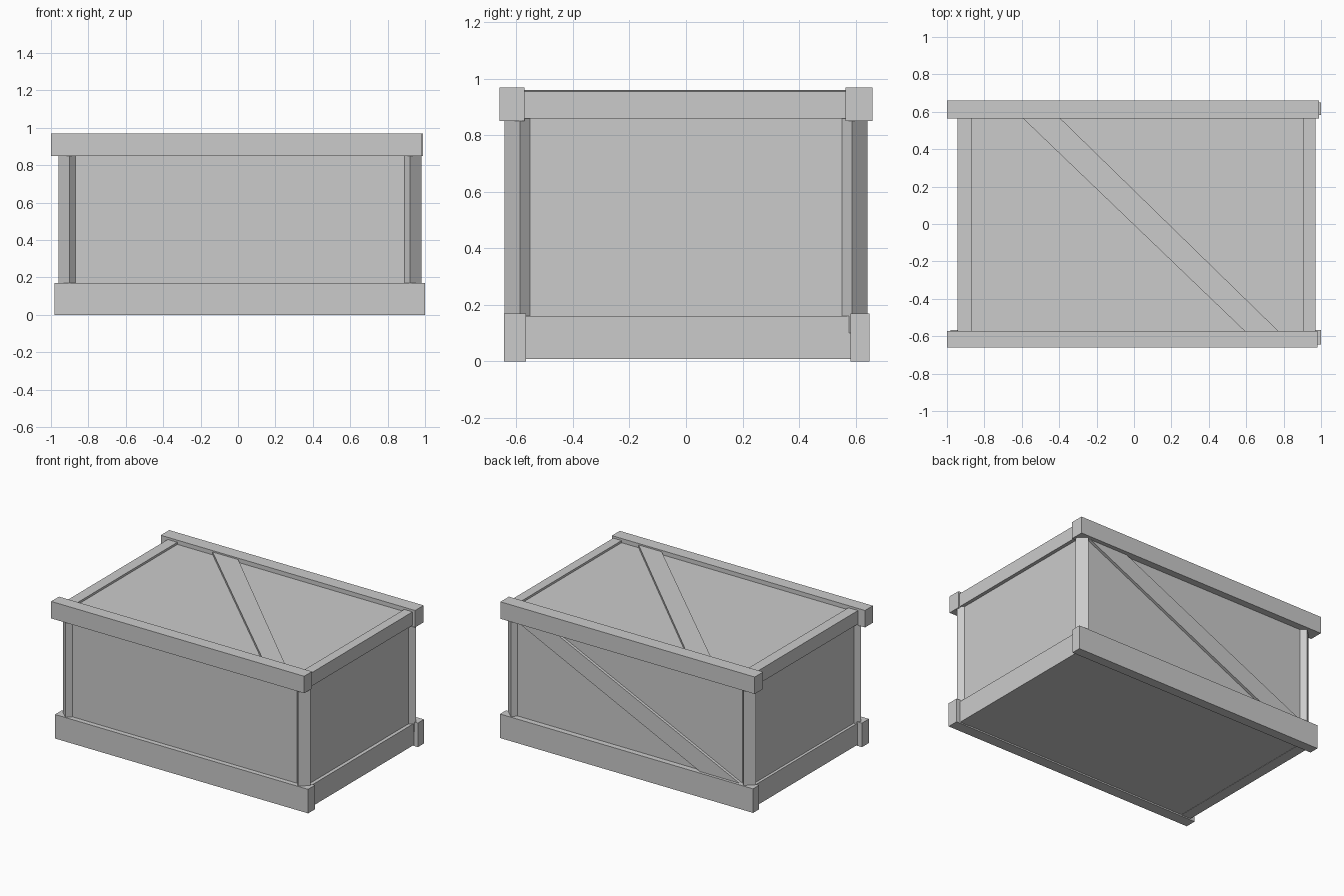
import bpy
import bmesh

if "Cube" in bpy.data.objects:
    bpy.data.objects.remove(bpy.data.objects["Cube"])


def prism(name, base, offset):
    """Extrude a flat outline (list of 3D points) along an offset vector."""
    bm = bmesh.new()
    face = bm.faces.new([bm.verts.new(p) for p in base])
    ext = bmesh.ops.extrude_face_region(bm, geom=[face], use_keep_orig=True)
    moved = [g for g in ext["geom"] if isinstance(g, bmesh.types.BMVert)]
    bmesh.ops.translate(bm, verts=moved, vec=offset)
    bmesh.ops.recalc_face_normals(bm, faces=bm.faces)
    mesh = bpy.data.meshes.new(name)
    bm.to_mesh(mesh)
    bm.free()
    obj = bpy.data.objects.new(name, mesh)
    bpy.context.collection.objects.link(obj)
    return obj


def box(name, x, y, z):
    """Box from min/max pairs on each axis."""
    base = [(x[0], y[0], z[0]), (x[1], y[0], z[0]),
            (x[1], y[1], z[0]), (x[0], y[1], z[0])]
    return prism(name, base, (0, 0, z[1] - z[0]))


# Panelled body
box("crate_body", (-0.925, 0.945), (-0.61, 0.61), (0.01, 0.94))

# Long rails along front and back
box("front_top_rail", (-1.0, 0.98), (-0.66, -0.572), (0.85, 0.97))
box("back_top_rail", (-1.0, 0.99), (0.565, 0.66), (0.85, 0.97))
box("front_bottom_rail", (-0.98, 1.0), (-0.645, -0.567), (0.0, 0.17))
box("back_bottom_rail", (-0.98, 1.0), (0.582, 0.65), (0.0, 0.17))

# Short rails along the two ends
for side, xr in (("left", (-0.945, -0.87)), ("right", (0.905, 0.97))):
    box(side + "_top_rail", xr, (-0.6, 0.6), (0.86, 0.955))
    box(side + "_bottom_rail", xr, (-0.58, 0.59), (0.008, 0.16))

# Corner posts: planks set diagonally across each corner
for side, sx, shift in (("left", -1, 0.02), ("right", 1, 0.0)):
    for end, sy in (("front", -1), ("back", 1)):
        outline = [(0.92, 0.643), (0.98, 0.587), (0.948, 0.552), (0.888, 0.608)]
        base = [(sx * (px - shift), sy * py, 0.1) for px, py in outline]
        prism(f"{end}_{side}_post", base, (0, 0, 0.8))

# Diagonal braces on the lid and the back
prism("lid_brace", [(-0.62, 0.59, 0.92), (-0.42, 0.59, 0.92),
                    (0.79, -0.59, 0.92), (0.61, -0.59, 0.92)], (0, 0, 0.04))
prism("back_brace", [(0.92, 0.6, 0.865), (0.62, 0.6, 0.865),
                     (-0.88, 0.6, 0.16), (-0.57, 0.6, 0.16)], (0, 0.03, 0))
